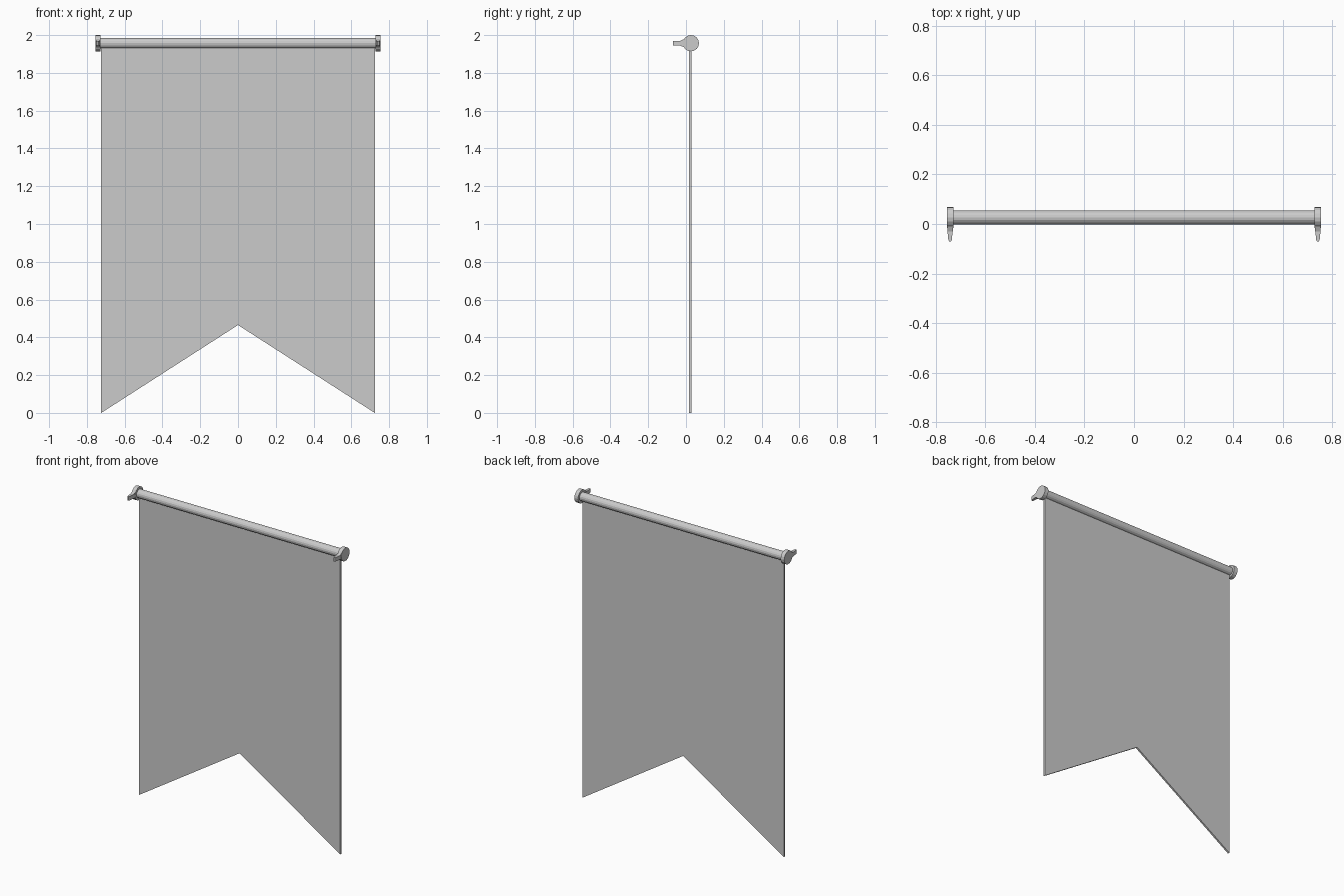
import bpy, bmesh, math
from mathutils import Matrix, Vector

cube = bpy.data.objects.get("Cube")
if cube:
    bpy.data.objects.remove(cube, do_unlink=True)

ROD_Y, ROD_Z = 0.026, 1.957

grey = bpy.data.materials.new("plain grey")
grey.use_nodes = True
colour = (0.6, 0.6, 0.6, 1)
grey.diffuse_color = colour
grey.node_tree.nodes["Principled BSDF"].inputs["Base Color"].default_value = colour


def add_object(name, bm):
    bmesh.ops.recalc_face_normals(bm, faces=bm.faces)
    mesh = bpy.data.meshes.new(name)
    bm.to_mesh(mesh)
    bm.free()
    mesh.materials.append(grey)
    obj = bpy.data.objects.new(name, mesh)
    bpy.context.collection.objects.link(obj)
    return obj


def cylinder_x(name, radius, length, x, sides):
    bm = bmesh.new()
    place = Matrix.Translation((x, ROD_Y, ROD_Z)) @ Matrix.Rotation(math.pi / 2, 4, "Y")
    bmesh.ops.create_cone(bm, cap_ends=True, segments=sides, radius1=radius,
                          radius2=radius, depth=length, matrix=place)
    return add_object(name, bm)


def prism(name, outline, offset):
    """Extrude a flat outline of 3D points along an offset."""
    bm = bmesh.new()
    face = bm.faces.new([bm.verts.new(p) for p in outline])
    moved = bmesh.ops.extrude_face_region(bm, geom=[face], use_keep_orig=True)["geom"]
    bmesh.ops.translate(bm, vec=Vector(offset),
                        verts=[v for v in moved if isinstance(v, bmesh.types.BMVert)])
    return add_object(name, bm)


# Cloth with a swallowtail notch
W = 0.724
cloth = [(-W, 0), (0, 0.465), (W, 0), (W, ROD_Z), (-W, ROD_Z)]
prism("banner_cloth", [(x, 0.017, z) for x, z in cloth], (0, 0.012, 0))

# Hanging rod
cylinder_x("hanging_rod", 0.028, 1.46, 0, 16)

# End caps, each with a tapered peg pointing forward
peg = [(-0.012, 0.0), (-0.011, -0.025), (-0.007, -0.064), (-0.004, -0.07),
       (0.004, -0.07), (0.007, -0.064), (0.011, -0.025), (0.012, 0.0)]
for side, sign in (("left", 1), ("right", -1)):
    x = sign * 0.742
    cylinder_x(side + "_end_cap", 0.043, 0.026, x, 16)
    prism(side + "_peg", [(x + px, py, ROD_Z - 0.013) for px, py in peg], (0, 0, 0.026))
    # Flared root where the peg meets the cap
    root = [(-0.026, 0), (-0.013, -0.03), (0.013, -0.03), (0.026, 0)]
    prism(side + "_peg_root", [(x - 0.011, py, ROD_Z + pz) for pz, py in root],
          (0.022, 0, 0))
